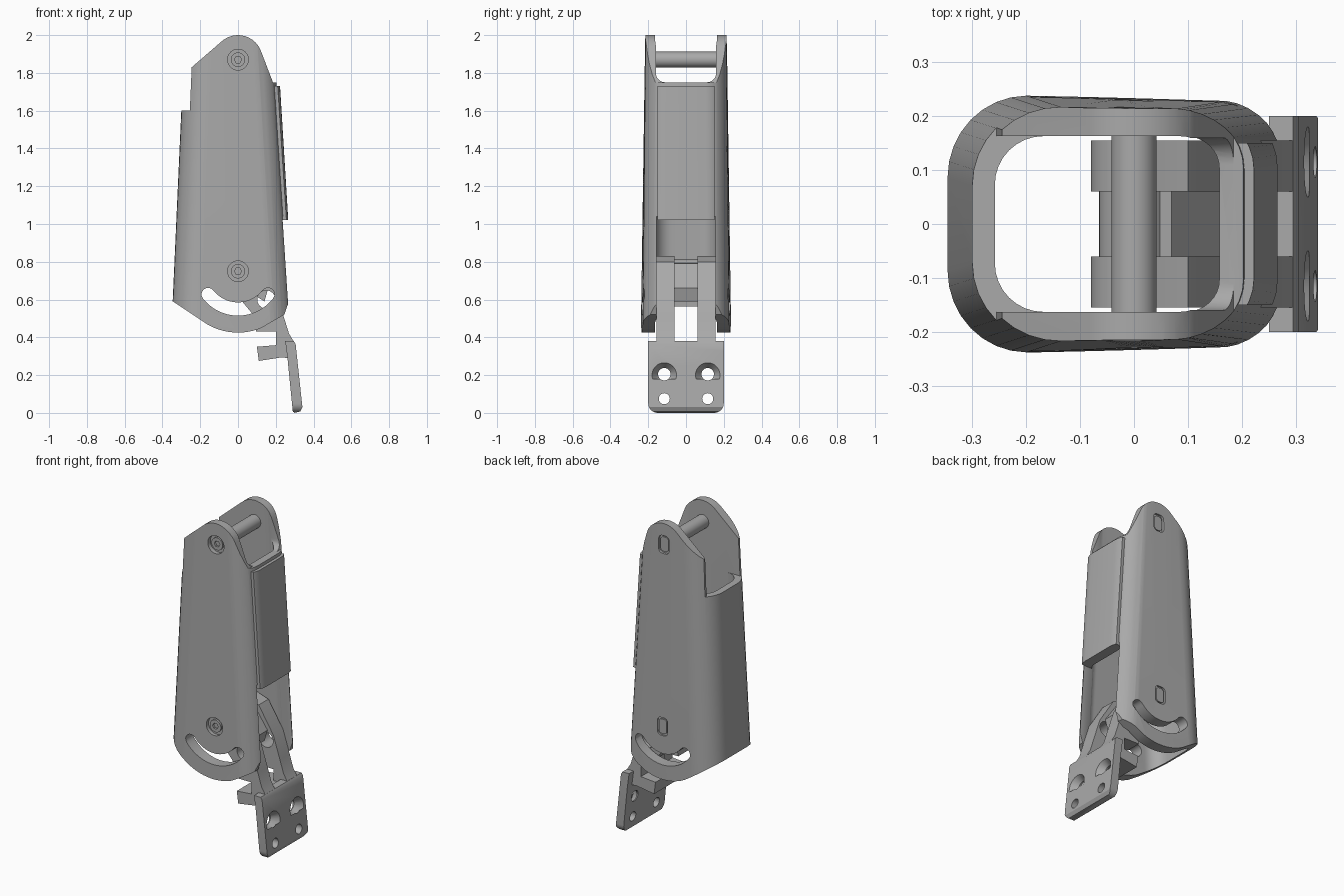
import bpy, bmesh, math
from mathutils import Vector

cube = bpy.data.objects.get("Cube")
if cube:
    bpy.data.objects.remove(cube, do_unlink=True)

grey = bpy.data.materials.new("satin_grey")
grey.use_nodes = True
grey.diffuse_color = (0.4, 0.4, 0.4, 1)
grey.node_tree.nodes["Principled BSDF"].inputs["Base Color"].default_value = (0.4, 0.4, 0.4, 1)


def loft(name, rings):
    """Closed solid through rings of equal point count."""
    bm = bmesh.new()
    rows = [[bm.verts.new(p) for p in ring] for ring in rings]
    n = len(rows[0])
    for a, b in zip(rows, rows[1:]):
        for i in range(n):
            bm.faces.new((a[i], a[(i + 1) % n], b[(i + 1) % n], b[i]))
    bm.faces.new(rows[0][::-1])
    bm.faces.new(rows[-1])
    bmesh.ops.recalc_face_normals(bm, faces=bm.faces)
    mesh = bpy.data.meshes.new(name)
    bm.to_mesh(mesh)
    bm.free()
    mesh.materials.append(grey)
    ob = bpy.data.objects.new(name, mesh)
    bpy.context.collection.objects.link(ob)
    return ob


def prism_y(name, pts, a, b):
    return loft(name, [[(x, y, z) for x, z in pts] for y in (a, b)])


def prism_x(name, pts, a, b):
    return loft(name, [[(x, y, z) for y, z in pts] for x in (a, b)])


def arc(cx, cy, r, a0, a1, n=12):
    angles = [math.radians(a0 + (a1 - a0) * i / n) for i in range(n + 1)]
    return [(cx + r * math.cos(t), cy + r * math.sin(t)) for t in angles]


def circle(cx, cy, r, n=32):
    return arc(cx, cy, r, 0, 360, n)[:-1]


def rounded(x0, x1, y0, y1, r0, r1, n=8):
    """Rounded rectangle, radius r0 on the low-x end and r1 on the high-x end."""
    return (arc(x1 - r1, y0 + r1, r1, -90, 0, n) + arc(x1 - r1, y1 - r1, r1, 0, 90, n)
            + arc(x0 + r0, y1 - r0, r0, 90, 180, n) + arc(x0 + r0, y0 + r0, r0, 180, 270, n))


def combine(target, tool, op="DIFFERENCE"):
    """Apply a boolean and discard the tool."""
    mod = target.modifiers.new(op.lower(), "BOOLEAN")
    mod.operation, mod.solver, mod.object = op, "EXACT", tool
    graph = bpy.context.evaluated_depsgraph_get()
    mesh = bpy.data.meshes.new_from_object(target.evaluated_get(graph))
    target.modifiers.clear()
    target.data = mesh
    bpy.data.objects.remove(tool, do_unlink=True)


def box_cut(target, x0, x1, y, z0, z1):
    combine(target, prism_y("cutter", [(x0, z0), (x1, z0), (x1, z1), (x0, z1)], -y, y))


# Sleeve cross-sections, tapering upward
def outer_ring(z, grow=0.0):
    t = (z - 0.5) / 1.5
    x0, x1, h = -0.35 + 0.068 * t, 0.28 - 0.092 * t + grow, 0.238 - 0.022 * t
    ring = []
    for x, y in rounded(x0, x1, -h, h, 0.15, 0.11):
        ring.append((x, y * (1 - 0.1 * max(0, x / 0.27) ** 2), z))
    return ring


def inner_ring(z):
    t = (z - 0.5) / 1.5
    return [(x, y, z) for x, y in
            rounded(-0.308 + 0.068 * t, 0.235 - 0.092 * t, -0.163, 0.163, 0.09, 0.06)]


def cavity():
    return loft("cavity", [inner_ring(0.3), inner_ring(2.1)])


PIVOT = (0, 0.75)
EYE = (0, 1.87)

# Sleeve: tapered tube trimmed to its side outline
sleeve = loft("sleeve", [outer_ring(0.3), outer_ring(2.1)])
outline = (arc(*EYE, 0.13, 18, 128) + [(-0.245, 1.83), (-0.255, 1.6), (-0.4, 1.6), (-0.4, 0.63), (-0.345, 0.59)]
           + arc(*PIVOT, 0.325, 240, 292) + [(0.245, 0.52), (0.262, 0.57), (0.3, 0.58), (0.3, 1.745), (0.185, 1.75)])
combine(sleeve, prism_y("outline", outline, -0.4, 0.4), "INTERSECT")
combine(sleeve, cavity())
box_cut(sleeve, -0.5, 0, 0.163, 1.6, 2.2)        # open back of the ears
box_cut(sleeve, 0.12, 0.5, 0.155, 0.2, 1.04)     # opening for the bracket
ears_gap = rounded(-0.16, 0.16, 1.75, 2.2, 0.05, 0.05)
combine(sleeve, prism_x("ears_gap", ears_gap, 0, 0.5))

# Curved travel slot through both walls
slot = (arc(*PIVOT, 0.235, 218, 322, 24) + arc(0.158, 0.627, 0.035, -38, 142, 8)[1:-1]
        + arc(*PIVOT, 0.165, 322, 218, 24) + arc(-0.158, 0.627, 0.035, 38, 218, 8)[1:-1])
combine(sleeve, prism_y("slot", slot, -0.4, 0.4))

# Screw recesses in front, nut recesses behind, and their hardware
for label, (cx, cz), wall in (("upper", EYE, 0.217), ("lower", PIVOT, 0.234)):
    combine(sleeve, prism_y("sink", circle(cx, cz, 0.055), -0.4, 0.025 - wall))
    combine(sleeve, prism_y("nut_pocket", rounded(cx - 0.036, cx + 0.036, cz - 0.055, cz + 0.055, 0.025, 0.025),
                            wall - 0.014, 0.4))
    head = prism_y(label + "_screw", circle(cx, cz, 0.038), 0.012 - wall, 0.04 - wall)
    combine(head, prism_y("socket", circle(cx, cz, 0.019, 6), -0.4, 0.027 - wall))
    prism_y(label + "_nut", rounded(cx - 0.027, cx + 0.027, cz - 0.045, cz + 0.045, 0.02, 0.02),
            wall - 0.03, wall - 0.007)

# Cover panel bulging from the sleeve
panel = loft("cover_panel", [outer_ring(0.9, 0.018), outer_ring(1.9, 0.018)])
panel_area = [(0.1, 1.02), (0.4, 1.02), (0.4, 1.73), (0.1, 1.73)]
combine(panel, prism_y("panel_area", panel_area, -0.15, 0.15), "INTERSECT")
combine(panel, cavity())

# Cross pins
prism_y("upper_pin", circle(*EYE, 0.042), -0.175, 0.175)
prism_y("pivot_pin", circle(*PIVOT, 0.035), -0.175, 0.175)

# Bracket arms with hinge barrels
arm = (arc(*PIVOT, 0.08, 215, 60) + [(0.1, 0.8), (0.2, 0.64), (0.245, 0.5), (0.27, 0.42), (0.3, 0.37),
       (0.262, 0.29), (0.2, 0.3), (0.2, 0.43), (0.095, 0.43), (0.105, 0.49), (0.03, 0.58)])
for label, side in (("left", 1), ("right", -1)):
    part = prism_y(label + "_bracket_arm", arm, *sorted((0.06 * side, 0.155 * side)))
    combine(part, prism_y("arm_hole", circle(0.15, 0.6, 0.048), -0.4, 0.4))

# Web joining the arms, and stop block below
prism_y("bracket_hub", circle(*PIVOT, 0.065), -0.06, 0.06)
prism_y("bracket_web", [(0, 0.8), (0.07, 0.79), (0.16, 0.66), (0.14, 0.59), (0.03, 0.66)], -0.06, 0.06)
prism_y("stop_block", [(0.1, 0.35), (0.11, 0.275), (0.27, 0.3), (0.28, 0.365)], -0.155, 0.155)

# Mounting plate with rounded foot and countersunk holes
plate_side = [(0.25, 0.38), (0.262, 0.29), (0.29, 0.008), (0.3, 0), (0.33, 0.008), (0.341, 0.03), (0.305, 0.365), (0.295, 0.38)]
plate = prism_y("mounting_plate", plate_side, -0.2, 0.2)
foot = arc(-0.15, 0.05, 0.05, 180, 270, 8) + arc(0.15, 0.05, 0.05, 270, 360, 8) + [(0.2, 0.5), (-0.2, 0.5)]
combine(plate, prism_x("foot", foot, 0, 0.5), "INTERSECT")
for y in (-0.115, 0.115):
    for z, r in ((0.205, 0.033), (0.075, 0.029)):
        combine(plate, prism_x("hole", circle(y, z, r), 0, 0.5))
    cone = [[(x, a, b) for a, b in circle(y, 0.205, r)] for x, r in ((0.275, 0.03), (0.325, 0.067))]
    combine(plate, loft("countersink", cone))

# Smooth shading with sharp edges kept
bpy.ops.object.select_all(action="DESELECT")
for ob in bpy.context.collection.objects:
    if ob.type == "MESH" and ob.data.materials and ob.data.materials[0] == grey:
        ob.select_set(True)
        bpy.context.view_layer.objects.active = ob
bpy.ops.object.shade_smooth_by_angle(angle=math.radians(30))
